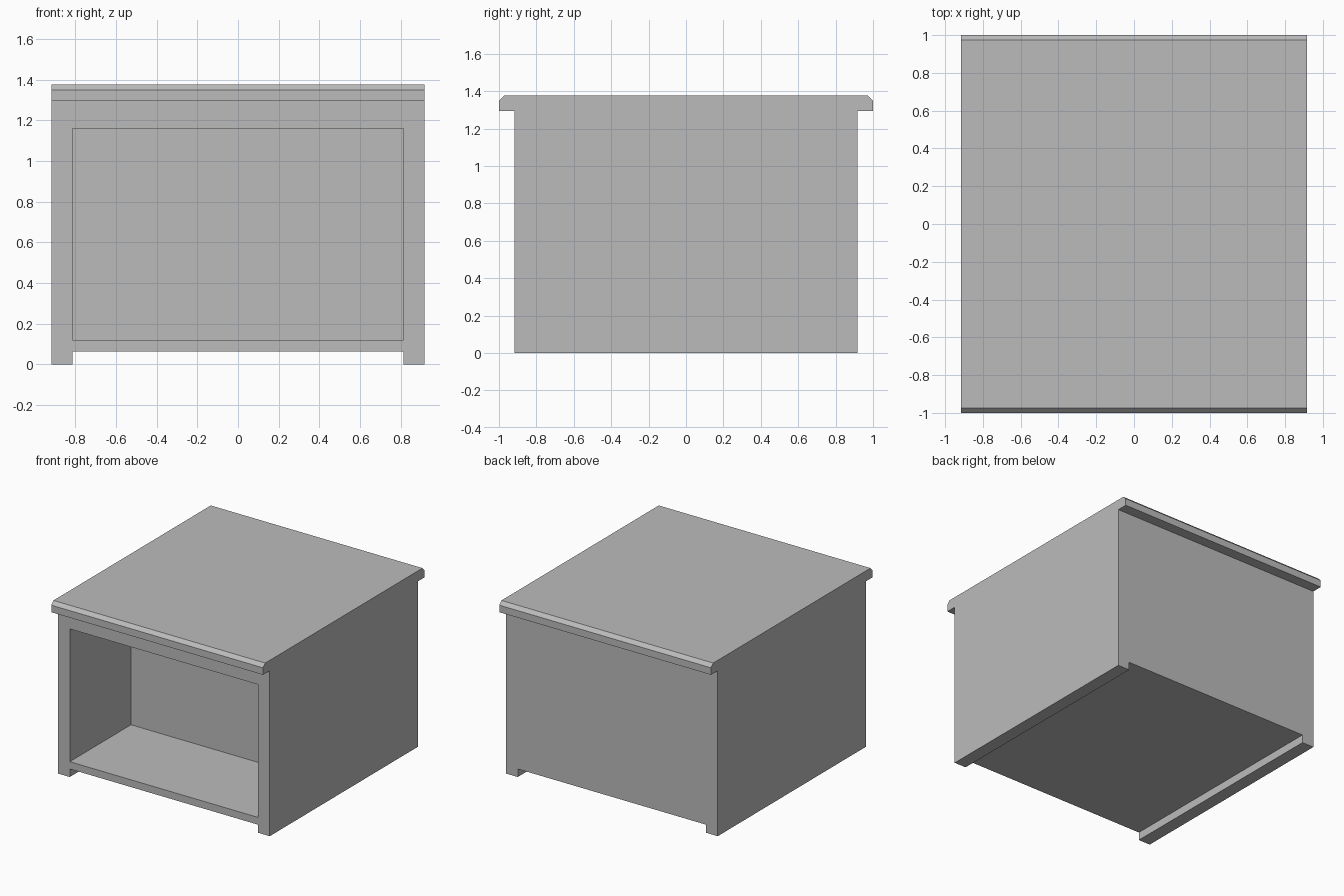
import bpy
import bmesh

old = bpy.data.objects.get("Cube")
if old:
    bpy.data.objects.remove(old, do_unlink=True)

HALF_W, HALF_D = 0.917, 0.917    # cabinet body
INNER_W = 0.815                  # between the side panels
TOP_Z, EDGE_Z, LIP_Z = 1.377, 1.35, 1.295

grey = bpy.data.materials.new("plain grey")
grey.use_nodes = True
colour = (0.5, 0.5, 0.5, 1)
grey.diffuse_color = colour
grey.node_tree.nodes["Principled BSDF"].inputs["Base Color"].default_value = colour


def add_object(name, bm):
    bmesh.ops.recalc_face_normals(bm, faces=bm.faces)
    mesh = bpy.data.meshes.new(name)
    bm.to_mesh(mesh)
    bm.free()
    mesh.materials.append(grey)
    obj = bpy.data.objects.new(name, mesh)
    bpy.context.collection.objects.link(obj)
    return obj


def extrude_profile(name, profile, half_width):
    """Extrude a (y, z) outline along x."""
    bm = bmesh.new()
    face = bm.faces.new([bm.verts.new((-half_width, y, z)) for y, z in profile])
    moved = bmesh.ops.extrude_face_region(bm, geom=[face])["geom"]
    verts = [v for v in moved if isinstance(v, bmesh.types.BMVert)]
    bmesh.ops.translate(bm, verts=verts, vec=(2 * half_width, 0, 0))
    return add_object(name, bm)


def cut(target, name, y0, y1, z0, z1):
    """Cut a box-shaped hollow between the side panels."""
    cutter = extrude_profile(name, [(y0, z0), (y1, z0), (y1, z1), (y0, z1)], INNER_W)
    cutter.hide_render = True
    mod = target.modifiers.new(name, "BOOLEAN")
    mod.operation, mod.solver, mod.object = "DIFFERENCE", "EXACT", cutter
    bpy.context.view_layer.objects.active = target
    bpy.ops.object.modifier_apply(modifier=name)
    bpy.data.objects.remove(cutter, do_unlink=True)


# Cabinet body with the overhanging, chamfered top, mirrored front to back
half = [(HALF_D, 0), (HALF_D, LIP_Z), (1, LIP_Z), (1, EDGE_Z), (0.973, TOP_Z)]
outline = half + [(-y, z) for y, z in reversed(half)]
cabinet = extrude_profile("cabinet", outline, HALF_W)

# Open compartment in the front
cut(cabinet, "compartment", -1.2, -0.16, 0.12, 1.16)

# Gap under the floor, leaving the side panels as runners
cut(cabinet, "floor_gap", -1.2, 1.2, -0.1, 0.063)
